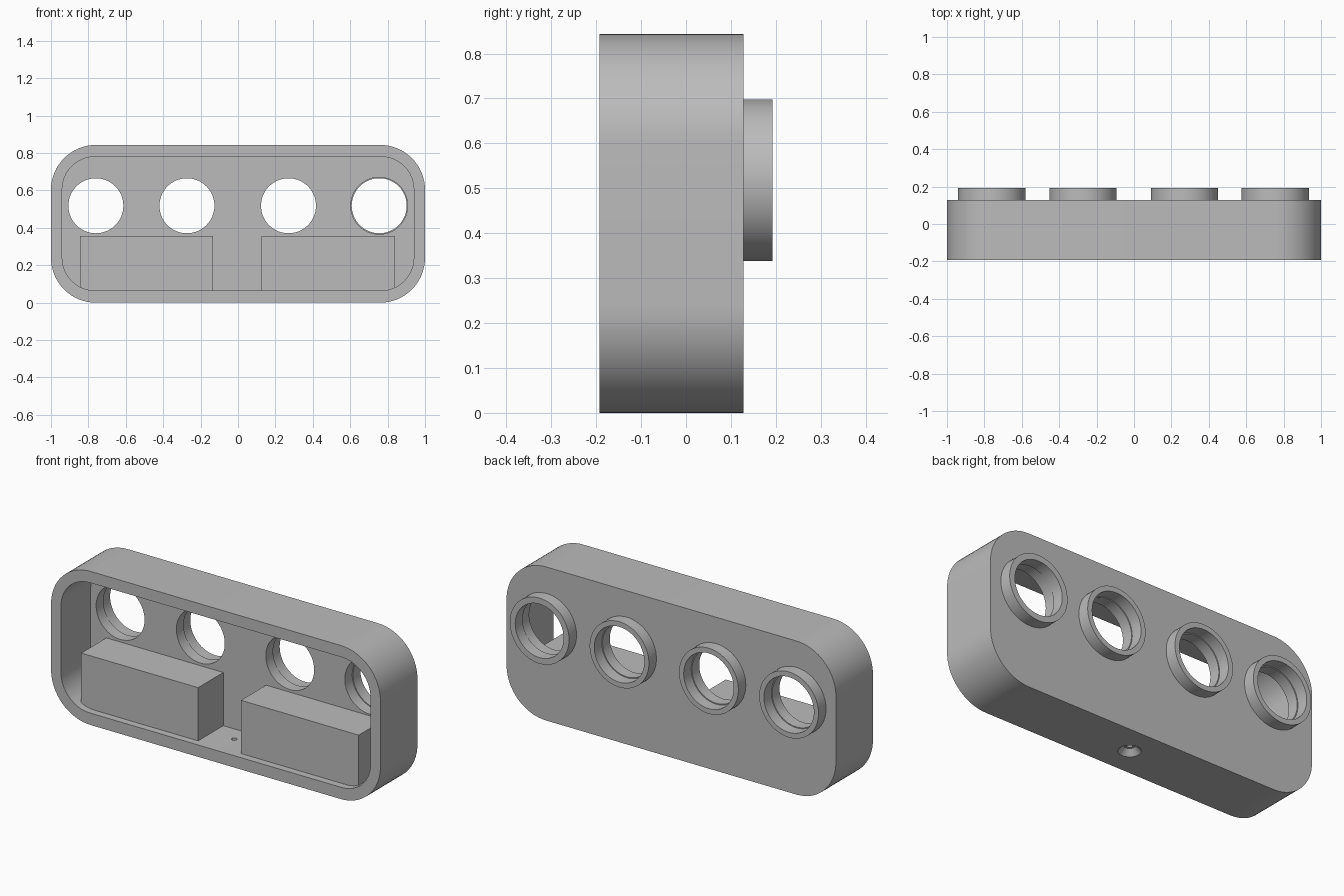
import bpy, bmesh
from math import cos, sin, pi, radians
from mathutils import Matrix

if "Cube" in bpy.data.objects:
    bpy.data.objects.remove(bpy.data.objects["Cube"], do_unlink=True)

grey = bpy.data.materials.new("plain grey")
grey.use_nodes = True
grey.diffuse_color = (0.5, 0.5, 0.5, 1)
grey.node_tree.nodes["Principled BSDF"].inputs["Base Color"].default_value = (0.5, 0.5, 0.5, 1)

FRONT, BACK, INNER, RING = -0.193, 0.128, 0.065, 0.193
MID_Y = (FRONT + BACK) / 2
HOLE_Z = 0.518
HOLES = (-0.76, -0.273, 0.27, 0.755)


def finish(name, bm):
    bmesh.ops.recalc_face_normals(bm, faces=bm.faces)
    mesh = bpy.data.meshes.new(name)
    bm.to_mesh(mesh)
    bm.free()
    mesh.materials.append(grey)
    obj = bpy.data.objects.new(name, mesh)
    bpy.context.collection.objects.link(obj)
    return obj


def rounded_slab(name, half, z0, z1, radius, y0, y1, steps=16):
    """Rounded rectangle in the xz plane, extruded along y."""
    bm = bmesh.new()
    corners = [(half, z1, 0), (-half, z1, 1), (-half, z0, 2), (half, z0, 3)]
    verts = []
    for x, z, quarter in corners:
        cx = x - radius if x > 0 else x + radius
        cz = z - radius if z == z1 else z + radius
        for i in range(steps + 1):
            a = (quarter + i / steps) * pi / 2
            verts.append(bm.verts.new((cx + radius * cos(a), y0, cz + radius * sin(a))))
    face = bm.faces.new(verts)
    new = bmesh.ops.extrude_face_region(bm, geom=[face])["geom"]
    bmesh.ops.translate(bm, vec=(0, y1 - y0, 0),
                        verts=[v for v in new if isinstance(v, bmesh.types.BMVert)])
    return finish(name, bm)


def cylinder_y(name, x, radius, y0, y1):
    bm = bmesh.new()
    place = Matrix.Translation((x, (y0 + y1) / 2, HOLE_Z)) @ Matrix.Rotation(pi / 2, 4, "X")
    bmesh.ops.create_cone(bm, cap_ends=True, segments=64, radius1=radius, radius2=radius,
                          depth=y1 - y0, matrix=place)
    return finish(name, bm)


def cone_z(name, r_low, r_high, z0, z1):
    bm = bmesh.new()
    bmesh.ops.create_cone(bm, cap_ends=True, segments=32, radius1=r_low, radius2=r_high,
                          depth=z1 - z0, matrix=Matrix.Translation((0, MID_Y, (z0 + z1) / 2)))
    return finish(name, bm)


def box(name, x0, x1, y0, y1, z0, z1):
    bm = bmesh.new()
    bmesh.ops.create_cube(bm, size=1)
    bmesh.ops.scale(bm, vec=(x1 - x0, y1 - y0, z1 - z0), verts=bm.verts)
    bmesh.ops.translate(bm, vec=((x0 + x1) / 2, (y0 + y1) / 2, (z0 + z1) / 2), verts=bm.verts)
    return finish(name, bm)


def combine(target, tool, operation):
    """Apply a boolean and discard the tool object."""
    mod = target.modifiers.new(operation, "BOOLEAN")
    mod.operation, mod.object, mod.solver = operation, tool, "EXACT"
    bpy.context.view_layer.objects.active = target
    bpy.ops.object.modifier_apply(modifier=mod.name)
    bpy.data.objects.remove(tool, do_unlink=True)


# Housing: rounded block with raised collars at the back
housing = rounded_slab("housing", 1.0, 0.0, 0.843, 0.24, FRONT, BACK)
for x in HOLES:
    combine(housing, cylinder_y("collar", x, 0.18, 0.1, RING), "UNION")

# Open front cavity
combine(housing, rounded_slab("cavity", 0.94, 0.065, 0.78, 0.175, FRONT - 0.1, INNER), "DIFFERENCE")

# Stepped bores through wall and collar
for x in HOLES:
    wall, collar = (0.152, 0.147) if x == HOLES[-1] else (0.147, 0.152)
    combine(housing, cylinder_y("wall_bore", x, wall, INNER - 0.05, BACK + 0.001), "DIFFERENCE")
    combine(housing, cylinder_y("collar_bore", x, collar, BACK, RING + 0.05), "DIFFERENCE")

# Countersunk screw hole in the floor
combine(housing, cone_z("screw_hole", 0.015, 0.015, -0.05, 0.1), "DIFFERENCE")
combine(housing, cone_z("countersink", 0.065, 0.028, -0.01, 0.03), "DIFFERENCE")

# Two inner blocks resting on the floor against the back wall
box("right_block", -0.845, -0.135, -0.153, INNER + 0.02, 0.05, 0.357)
box("left_block", 0.125, 0.84, -0.153, INNER + 0.02, 0.05, 0.357)

# Smooth the curved walls, keep edges crisp
bpy.ops.object.select_all(action="DESELECT")
housing.select_set(True)
bpy.context.view_layer.objects.active = housing
bpy.ops.object.shade_smooth_by_angle(angle=radians(30))
